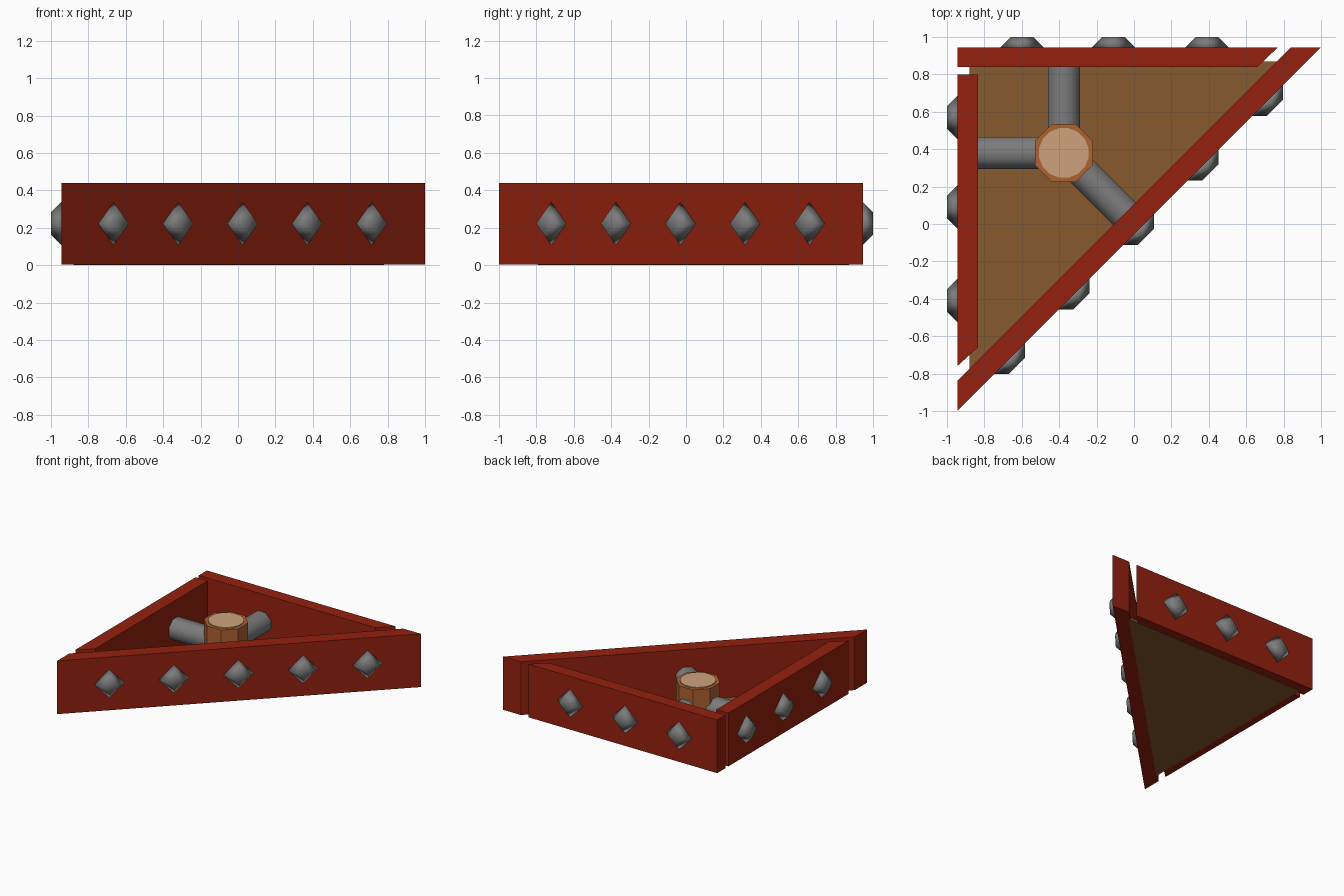
import bpy, bmesh, math
from mathutils import Vector, Matrix

if "Cube" in bpy.data.objects:
    bpy.data.objects.remove(bpy.data.objects["Cube"])


def material(name, rgb):
    m = bpy.data.materials.new(name)
    m.diffuse_color = (*rgb, 1)
    m.use_nodes = True
    m.node_tree.nodes["Principled BSDF"].inputs["Base Color"].default_value = m.diffuse_color
    return m


RED = material("brick red", (0.30, 0.015, 0.0045))
BROWN = material("floor brown", (0.24, 0.10, 0.027))
GRAY = material("iron gray", (0.20, 0.20, 0.20))
ORANGE = material("hub orange brown", (0.43, 0.122, 0.032))
TAN = material("pale tan", (0.62, 0.36, 0.205))


def finish(name, bm, mat):
    bmesh.ops.recalc_face_normals(bm, faces=bm.faces)
    me = bpy.data.meshes.new(name)
    bm.to_mesh(me)
    bm.free()
    me.materials.append(mat)
    ob = bpy.data.objects.new(name, me)
    bpy.context.collection.objects.link(ob)
    return ob


def slab(name, outline, z0, z1, mat):
    """Extrude a plan outline from z0 to z1."""
    bm = bmesh.new()
    face = bm.faces.new([bm.verts.new((x, y, z0)) for x, y in outline])
    ext = bmesh.ops.extrude_face_region(bm, geom=[face])
    verts = [g for g in ext["geom"] if isinstance(g, bmesh.types.BMVert)]
    bmesh.ops.translate(bm, verts=verts, vec=(0, 0, z1 - z0))
    return finish(name, bm, mat)


def cone_along(name, base, direction, r1, r2, length, sides, spin, mat, smooth_caps):
    """Smooth prism or frustum pointing along a direction, starting at base."""
    bm = bmesh.new()
    bmesh.ops.create_cone(bm, cap_ends=True, segments=sides, radius1=r1, radius2=r2, depth=length)
    turn = Vector(direction).to_track_quat('Z', 'Y').to_matrix().to_4x4()
    move = Matrix.Translation(Vector(base))
    bm.transform(move @ turn @ Matrix.Translation((0, 0, length / 2)) @ Matrix.Rotation(spin, 4, 'Z'))
    for f in bm.faces:
        f.smooth = smooth_caps or len(f.verts) == 4
    return finish(name, bm, mat)


# Floor and the three walls
slab("floor", [(-0.88, 0.87), (-0.88, -0.79), (0.78, 0.87)], 0, 0.02, BROWN)
H = 0.44
slab("back_wall", [(-0.945, 0.945), (-0.945, 0.84), (0.66, 0.84), (0.77, 0.945)], 0.003, H, RED)
slab("left_wall", [(-0.945, 0.80), (-0.945, -0.76), (-0.835, -0.66), (-0.835, 0.80)], 0.003, H, RED)
slab("diagonal_wall", [(-0.945, -1), (1, 0.945), (0.84, 0.945), (-0.945, -0.84)], 0.003, H, RED)

# Blunt four-sided studs on the outside of each wall
s = math.sqrt(0.5)
studs = [((x, 0.945), (0, 1, 0)) for x in (-0.60, -0.11, 0.39)]
studs += [((-0.945, y), (-1, 0, 0)) for y in (0.57, 0.09, -0.41)]
studs += [((0.025 + 0.345 * i, -0.03 + 0.345 * i), (s, -s, 0)) for i in range(-2, 3)]
for i, ((x, y), d) in enumerate(studs):
    cone_along(f"stud_{i + 1}", (x, y, 0.222), d, 0.115, 0.06, 0.055, 4, 0, GRAY, True)

# Octagonal hub with a pale disc on top
HX, HY = -0.375, 0.38
octagon = 1 / math.cos(math.pi / 8)


def ring(r, n, spin=0.0):
    return [(HX + r * math.cos(spin + 2 * math.pi * k / n),
             HY + r * math.sin(spin + 2 * math.pi * k / n)) for k in range(n)]


slab("hub", ring(0.155 * octagon, 8, math.pi / 8), 0.004, 0.395, ORANGE)
slab("hub_top_disc", ring(0.135, 16, math.pi / 16), 0.395, 0.402, TAN)

# Three spokes from the hub to the walls
for name, d, length in (("back_spoke", (0, 1, 0), 0.50),
                        ("left_spoke", (-1, 0, 0), 0.50),
                        ("diagonal_spoke", (s, -s, 0), 0.49)):
    cone_along(name, (HX, HY, 0.21), d, 0.085 * octagon, 0.085 * octagon, length,
               8, math.pi / 8, GRAY, False)
